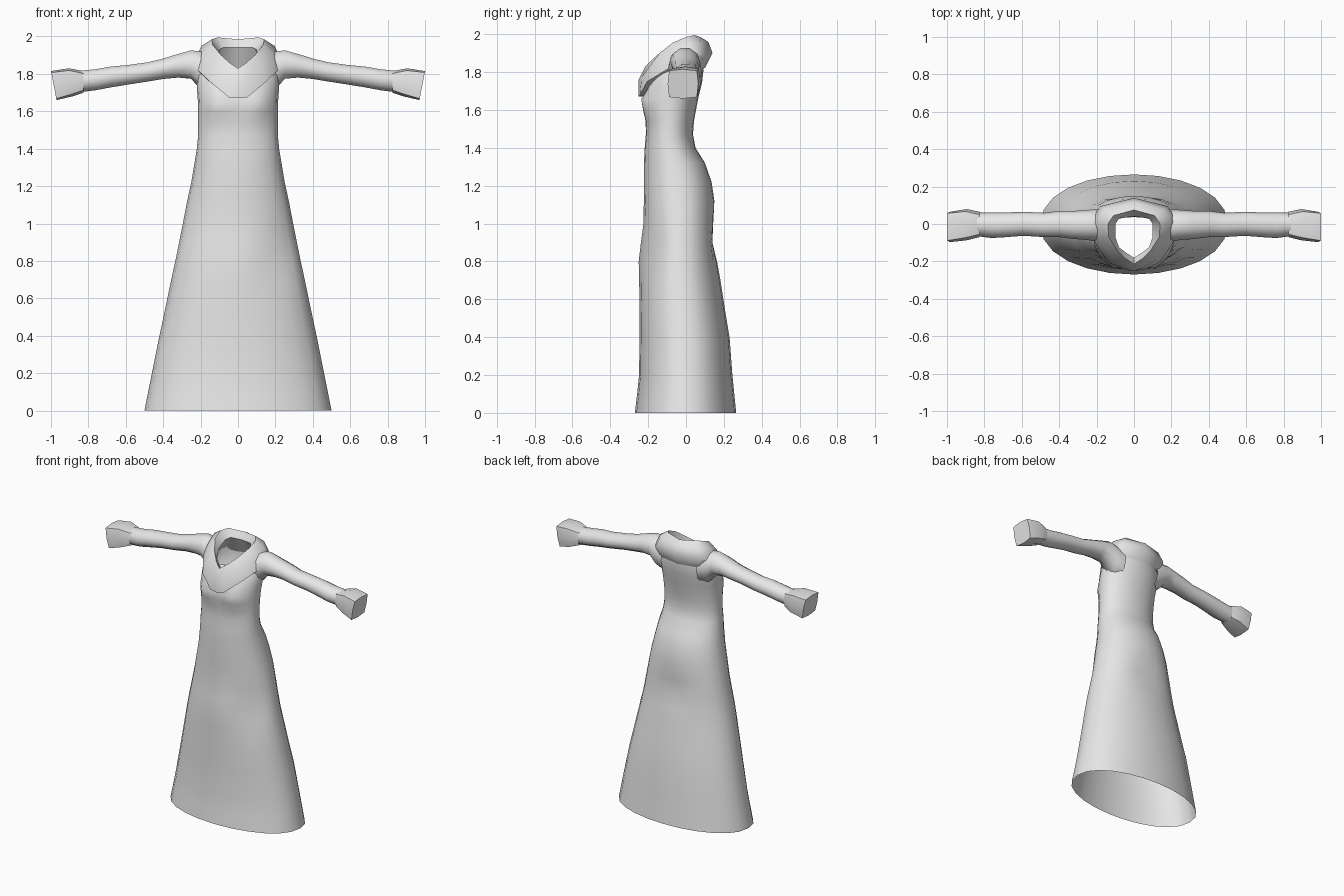
import bpy, bmesh, math
from mathutils import Vector

cloth = bpy.data.materials.new("grey cloth")
cloth.diffuse_color = (0.8, 0.8, 0.8, 1)


def loft(name, rings, cap_end=False, loop=False):
    """Skin a list of closed rings; optionally cap the last or join it to the first."""
    bm = bmesh.new()
    vs = [[bm.verts.new(p) for p in r] for r in rings]
    n = len(vs[0])
    pairs = list(zip(vs, vs[1:])) + ([(vs[-1], vs[0])] if loop else [])
    for a, b in pairs:
        for i in range(n):
            j = (i + 1) % n
            bm.faces.new((a[i], a[j], b[j], b[i]))
    if cap_end:
        bm.faces.new(vs[-1])
    bmesh.ops.recalc_face_normals(bm, faces=bm.faces)
    me = bpy.data.meshes.new(name)
    bm.to_mesh(me)
    bm.free()
    me.materials.append(cloth)
    ob = bpy.data.objects.new(name, me)
    bpy.context.collection.objects.link(ob)
    bpy.ops.object.select_all(action='DESELECT')
    ob.select_set(True)
    bpy.context.view_layer.objects.active = ob
    bpy.ops.object.shade_smooth_by_angle(angle=math.radians(50))
    return ob


def bump(x, z, cx, cz, rx, rz):
    return math.exp(-((x - cx) / rx) ** 2 - ((z - cz) / rz) ** 2)


# Robe body: height, half width, front y, back y, forward tilt of the ring
levels = [
    (0.00, 0.50, -0.27, 0.265, 0), (0.10, 0.48, -0.258, 0.255, 0),
    (0.20, 0.46, -0.248, 0.245, 0), (0.40, 0.42, -0.245, 0.23, 0),
    (0.55, 0.388, -0.243, 0.205, 0), (0.70, 0.357, -0.24, 0.182, 0),
    (0.80, 0.335, -0.238, 0.168, 0), (0.90, 0.315, -0.228, 0.16, 0),
    (1.00, 0.295, -0.22, 0.155, 0), (1.12, 0.272, -0.222, 0.15, 0),
    (1.22, 0.25, -0.223, 0.135, 0), (1.32, 0.233, -0.222, 0.10, 0),
    (1.40, 0.22, -0.218, 0.05, 0), (1.47, 0.213, -0.212, 0.037, 0),
    (1.54, 0.213, -0.212, 0.042, 0), (1.60, 0.213, -0.215, 0.053, 0),
    (1.66, 0.215, -0.215, 0.065, 0.02), (1.73, 0.22, -0.205, 0.085, 0.10),
    (1.80, 0.215, -0.195, 0.095, 0.25), (1.85, 0.185, -0.185, 0.085, 0.5),
]
SEG = 24
body = []
for z, w, yf, yb, tilt in levels:
    ring = []
    for i in range(SEG):
        a = 2 * math.pi * i / SEG
        cy, ry = (yf + yb) / 2, (yb - yf) / 2
        x, s = w * math.cos(a), math.sin(a)
        y = cy + ry * math.copysign(abs(s) ** 0.9, s)
        if s < -0.2:    # bust, centre fold and hip hollow on the front
            y -= 0.04 * sum(bump(x, z, c, 1.645, 0.075, 0.07) for c in (-0.11, 0.11))
            y -= 0.012 * bump(x, z, 0, 0.82, 0.05, 0.18)
            y += 0.025 * bump(x, z, 0.24, 0.83, 0.08, 0.13)
        elif s > 0.2:   # hollow below the seat
            y -= 0.025 * bump(x, z, 0.0, 0.92, 0.12, 0.09)
        ring.append((x, y, z + tilt * (y - cy)))
    body.append(ring)
loft("robe_body", body)


def arm_ring(side, x, z0, z1, y0, y1, power=1.0, slant=0.0, n=10):
    """Ring in the yz plane; a low power makes it boxy."""
    out = []
    for i in range(n):
        a = 2 * math.pi * i / n
        c, s = math.cos(a), math.sin(a)
        c = math.copysign(abs(c) ** power, c) if abs(c) > 1e-6 else 0
        s = math.copysign(abs(s) ** power, s) if abs(s) > 1e-6 else 0
        out.append((side * (x + slant * s), (y0 + y1) / 2 + (y1 - y0) / 2 * c,
                    (z0 + z1) / 2 + (z1 - z0) / 2 * s))
    return out


# Sleeves: x, bottom, top, front, back
sleeve = [
    (0.14, 1.69, 1.91, -0.11, 0.085), (0.20, 1.71, 1.925, -0.095, 0.08),
    (0.25, 1.77, 1.93, -0.085, 0.075), (0.32, 1.777, 1.91, -0.08, 0.07),
    (0.40, 1.77, 1.885, -0.07, 0.07), (0.48, 1.757, 1.865, -0.07, 0.06),
    (0.59, 1.74, 1.85, -0.063, 0.065), (0.68, 1.725, 1.842, -0.07, 0.062),
    (0.76, 1.71, 1.828, -0.075, 0.062), (0.84, 1.70, 1.82, -0.065, 0.06),
]
# Cuffs: the same plus squareness and slant
cuff = [
    (0.825, 1.70, 1.815, -0.07, 0.065, 0.75, 0.0),
    (0.895, 1.68, 1.83, -0.087, 0.08, 0.5, 0.01),
    (0.985, 1.66, 1.815, -0.097, 0.065, 0.3, 0.015),
]
for side, label in ((-1, "left"), (1, "right")):
    loft(label + "_sleeve", [arm_ring(side, *r) for r in sleeve])
    loft(label + "_cuff", [arm_ring(side, *r, n=8) for r in cuff], cap_end=True)

# Cowl collar: half loop from front to back; under edge, outer edge, crest, inner edge
half = [
    ((0, -0.20, 1.675), (0, -0.25, 1.67), (0, -0.215, 1.83), (0, -0.18, 1.80)),
    ((0.05, -0.19, 1.685), (0.05, -0.245, 1.675), (0.045, -0.185, 1.86), (0.04, -0.155, 1.82)),
    ((0.12, -0.16, 1.74), (0.14, -0.205, 1.75), (0.09, -0.14, 1.90), (0.08, -0.125, 1.85)),
    ((0.19, -0.07, 1.79), (0.215, -0.09, 1.82), (0.135, -0.07, 1.955), (0.10, -0.07, 1.90)),
    ((0.20, 0.01, 1.82), (0.23, 0.02, 1.88), (0.14, 0.0, 1.985), (0.10, 0.0, 1.93)),
    ((0.15, 0.07, 1.82), (0.18, 0.095, 1.89), (0.11, 0.045, 1.995), (0.08, 0.03, 1.94)),
    ((0, 0.10, 1.82), (0, 0.14, 1.90), (0, 0.075, 1.985), (0, 0.04, 1.94)),
]
half = [[Vector(p) for p in st] for st in half]
for st in half:     # rounded roll between the outer edge and the crest
    centre = sum(st, Vector()) / 4
    mid = (st[1] + st[2]) / 2
    st.insert(2, mid + (mid - centre).normalized() * 0.02)
other = [[Vector((-p.x, p.y, p.z)) for p in st] for st in reversed(half[1:-1])]
loft("cowl_collar", half + other, loop=True)
